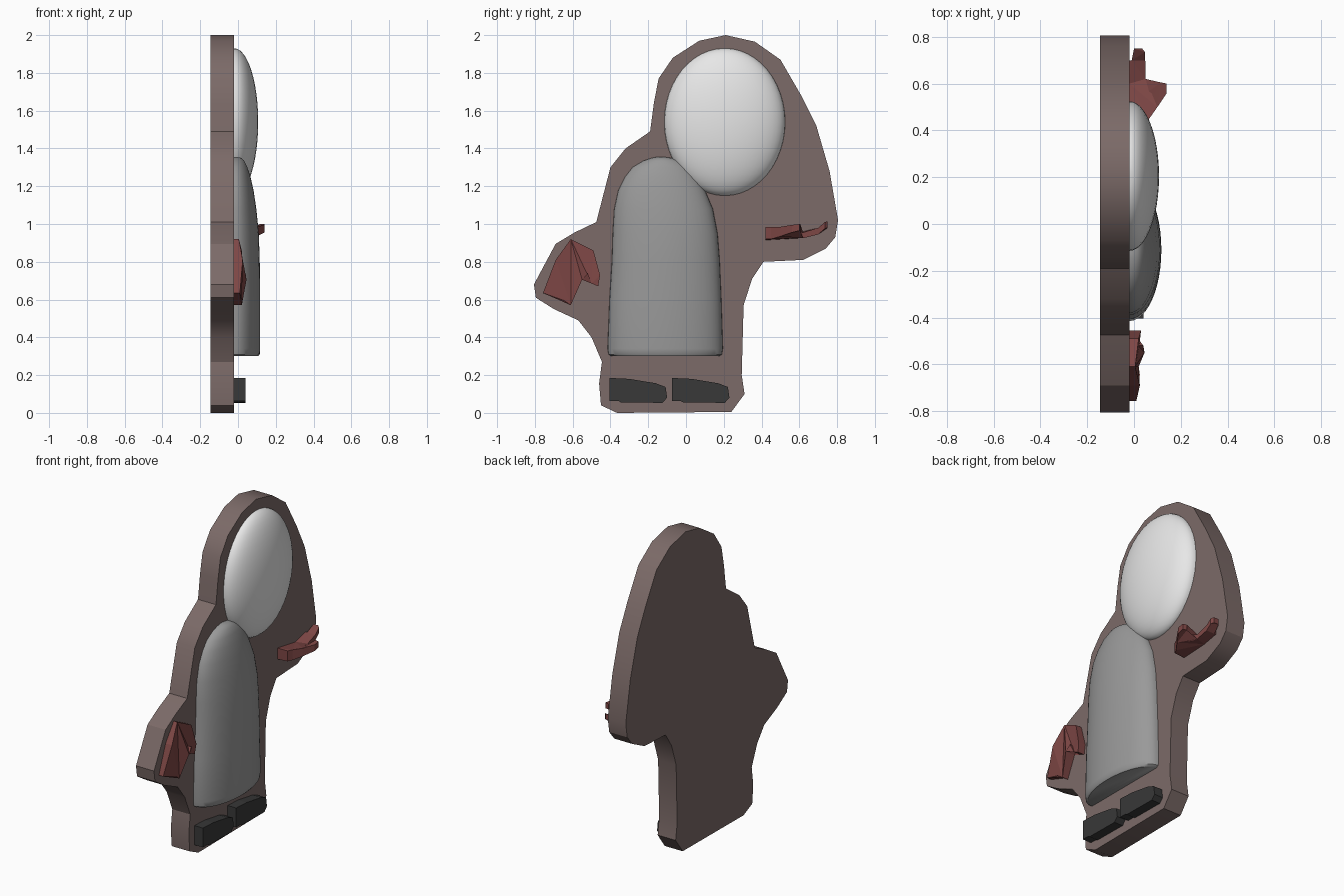
import bpy
import bmesh
from math import sin, cos, pi, radians, sqrt

cube = bpy.data.objects.get("Cube")
if cube:
    bpy.data.objects.remove(cube, do_unlink=True)

BOARD_BACK, BOARD_FACE = -0.145, -0.02


def material(name, r, g, b):
    mat = bpy.data.materials.new(name)
    mat.use_nodes = True
    mat.diffuse_color = (r, g, b, 1)
    shader = next(n for n in mat.node_tree.nodes if n.type == "BSDF_PRINCIPLED")
    shader.inputs["Base Color"].default_value = (r, g, b, 1)
    return mat


brown = material("dusty brown", 0.2, 0.145, 0.138)
white = material("soft white", 0.8, 0.8, 0.8)
grey = material("mid grey", 0.32, 0.32, 0.32)
charcoal = material("charcoal", 0.04, 0.04, 0.04)
red = material("brick red", 0.21, 0.063, 0.06)


def finish(name, bm, mat, smooth_angle=None):
    """Turn a bmesh into a named, coloured object."""
    bmesh.ops.recalc_face_normals(bm, faces=bm.faces[:])
    mesh = bpy.data.meshes.new(name)
    bm.to_mesh(mesh)
    bm.free()
    mesh.materials.append(mat)
    obj = bpy.data.objects.new(name, mesh)
    bpy.context.collection.objects.link(obj)
    if smooth_angle:
        bpy.ops.object.select_all(action="DESELECT")
        obj.select_set(True)
        bpy.context.view_layer.objects.active = obj
        bpy.ops.object.shade_smooth_by_angle(angle=radians(smooth_angle))
    return obj


def loft(name, rings, mat, smooth_angle=None, closed=True, triangulate=False):
    """Skin a stack of equal-length rings and cap both ends."""
    bm = bmesh.new()
    rows = [[bm.verts.new(p) for p in ring] for ring in rings]
    count = len(rows[0])
    for low, high in zip(rows, rows[1:]):
        for i in range(count if closed else count - 1):
            j = (i + 1) % count
            bm.faces.new((low[i], low[j], high[j], high[i]))
    caps = [bm.faces.new(rows[0]), bm.faces.new(rows[-1])]
    if triangulate:
        bmesh.ops.triangulate(bm, faces=caps)
    return finish(name, bm, mat, smooth_angle)


def plate(name, outline, back, front, mat, smooth_angle=None):
    """Extrude a (y, z) outline along x."""
    rings = [[(x, y, z) for y, z in outline] for x in (back, front)]
    return loft(name, rings, mat, smooth_angle)


# Backing board, following the figure's silhouette
board_outline = [
    (-.45, .04), (-.365, 0), (.24, .005), (.31, .1), (.295, .2), (.305, .57),
    (.35, .71), (.41, .8), (.62, .81), (.74, .87), (.79, .93), (.805, 1.02),
    (.76, 1.28), (.69, 1.52), (.61, 1.68), (.5, 1.87), (.365, 1.965), (.21, 2),
    (.07, 1.97), (-.07, 1.88), (-.145, 1.77), (-.17, 1.64), (-.19, 1.49),
    (-.32, 1.4), (-.4, 1.3), (-.475, 1.01), (-.59, .955), (-.69, .895),
    (-.805, .68), (-.795, .61), (-.7, .55), (-.57, .49), (-.5, .4),
    (-.445, .27), (-.46, .155),
]
plate("backing_board", board_outline, BOARD_BACK, BOARD_FACE, brown, 30)

# Head: half an ellipsoid domed out of the board
bm = bmesh.new()
bmesh.ops.create_uvsphere(bm, u_segments=48, v_segments=24, radius=1)
bmesh.ops.bisect_plane(bm, geom=bm.verts[:] + bm.edges[:] + bm.faces[:], dist=1e-5,
                       plane_co=(0, 0, 0), plane_no=(-1, 0, 0), clear_outer=True)
for v in bm.verts:
    v.co = (BOARD_FACE + v.co.x * 0.127, 0.205 + v.co.y * 0.32, 1.54 + v.co.z * 0.39)
finish("head", bm, white, 60)

# Body: half-elliptical sections as (height, low y, high y, front x)
sections = [
    (.3, -.395, .175, .108), (.31, -.41, .19, .115), (.34, -.415, .195, .117),
    (.6, -.405, .187, .117), (.81, -.392, .178, .115), (.95, -.388, .167, .11),
    (1.08, -.38, .142, .097), (1.18, -.358, .1, .082), (1.25, -.322, .06, .066),
    (1.3, -.283, .02, .05), (1.335, -.225, -.03, .033), (1.35, -.18, -.08, .015),
    (1.356, -.145, -.125, -.01),
]
steps = 24
rings = []
for z, low, high, front in sections:
    ring = []
    for i in range(steps + 1):
        a = pi * i / steps
        ring.append((BOARD_FACE + (front - BOARD_FACE) * sin(a),
                     (low + high) / 2 + (high - low) / 2 * cos(a), z))
    rings.append(ring)
loft("body", rings, grey, 40)

# Feet: two identical blocks
foot_outline = [
    (-.405, .185), (-.3, .18), (-.16, .157), (-.108, .137), (-.1, .08),
    (-.125, .053), (-.345, .056), (-.36, .064), (-.405, .064),
]
for name, shift in (("front_foot", 0), ("back_foot", 0.33)):
    plate(name, [(y + shift, z) for y, z in foot_outline], BOARD_FACE, 0.04, charcoal)

# Lowered hand: outline with its own relief, as (y, z, front x)
lowered = [
    (-.61, .92, .005), (-.49, .86, .02), (-.455, .73, .03), (-.465, .67, .025),
    (-.5, .685, .025), (-.52, .74, .04), (-.55, .705, .045), (-.61, .57, .02),
    (-.645, .595, .025), (-.757, .635, .01), (-.69, .81, .025),
]
loft("lowered_hand",
     [[(BOARD_FACE, y, z) for y, z, x in lowered], [(x, y, z) for y, z, x in lowered]],
     red, triangulate=True)

# Raised hand: palm-up outline as (x, y, underside z, upper z)
raised = [
    (-.02, .42, .915, .985), (.05, .42, .92, .985), (.065, .45, .92, .985),
    (.1, .5, .935, .985), (.14, .56, .955, .995), (.14, .6, .965, 1),
    (.115, .605, .965, 1), (.09, .555, .94, .98), (.06, .565, .925, .965),
    (.05, .62, .925, .955), (.048, .7, .945, .98), (.047, .735, .975, 1.01),
    (.035, .75, .98, 1.015), (0, .75, .98, 1.015), (-.01, .7, .945, .98),
    (-.02, .7, .945, .98), (-.02, .6, .925, .955),
]
loft("raised_hand",
     [[(x, y, low) for x, y, low, high in raised], [(x, y, high) for x, y, low, high in raised]],
     red, triangulate=True)
